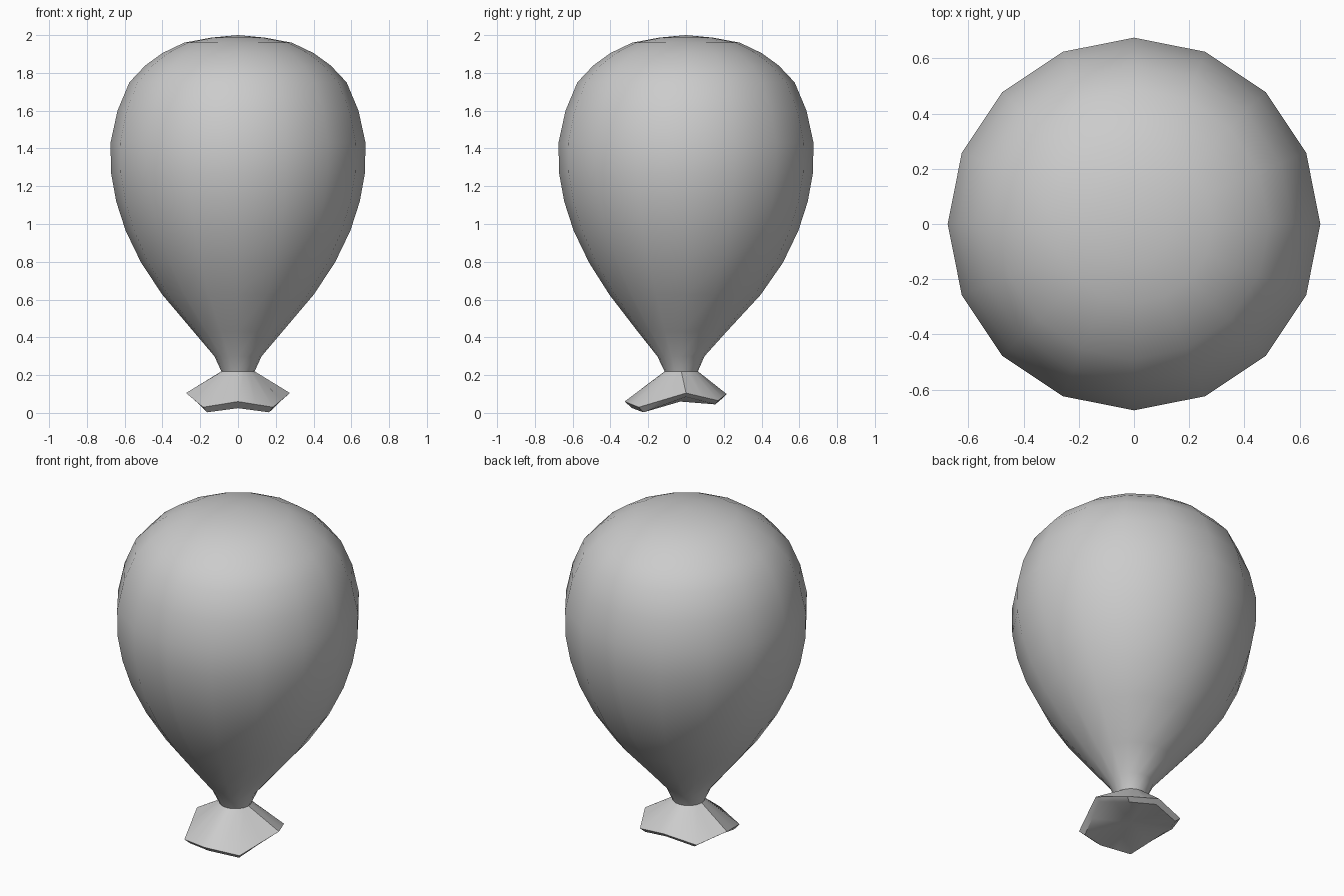
import bpy, bmesh, math
from mathutils import Vector

if "Cube" in bpy.data.objects:
    bpy.data.objects.remove(bpy.data.objects["Cube"])

N = 16
bm = bmesh.new()

def ring(points):
    return [bm.verts.new(p) for p in points]

def bridge(a, b):
    for i in range(N):
        j = (i + 1) % N
        bm.faces.new((a[i], a[j], b[j], b[i]))

def cap(loop, tip, up):
    v = bm.verts.new(tip)
    for i in range(N):
        a, b = loop[i], loop[(i + 1) % N]
        bm.faces.new((a, b, v) if up else (b, a, v))

def circle(r, z, cy=0.0):
    return [(r * math.cos(math.tau * i / N), cy + r * math.sin(math.tau * i / N), z)
            for i in range(N)]

def lip(side, back, back_diag, front, front_diag):
    # eight wavy corners, starting at +x and going counter-clockwise, plus edge midpoints
    m = lambda p: (-p[0], p[1], p[2])
    c = [side, back_diag, back, m(back_diag), m(side), m(front_diag), front, front_diag]
    c = [Vector(p) for p in c]
    out = []
    for i in range(8):
        out += [c[i], (c[i] + c[(i + 1) % 8]) / 2]
    return out

# flared mouth below the knot
lower = ring(lip((.245, 0, .085), (0, .19, .075), (.165, .155, .045),
                 (0, -.285, .025), (.165, -.225, .003)))
upper = ring(lip((.275, 0, .105), (0, .215, .10), (.19, .17, .065),
                 (0, -.325, .06), (.185, -.25, .03)))
cap(lower, (0, -.03, .06), False)
bridge(lower, upper)

# pear-shaped body: radius, height, y offset
profile = [(.088, .22, -.025), (.125, .30, -.027), (.235, .43, -.02), (.40, .625, -.005),
           (.513, .795, 0), (.595, .965, 0), (.645, 1.12, 0), (.672, 1.27, 0),
           (.675, 1.43, 0), (.638, 1.60, 0), (.575, 1.75, 0), (.49, 1.84, 0),
           (.40, 1.905, 0), (.285, 1.96, 0), (.14, 1.987, 0)]
prev = upper
for r, z, cy in profile:
    cur = ring(circle(r, z, cy))
    bridge(prev, cur)
    prev = cur
cap(prev, (0, 0, 2.0), True)

bmesh.ops.recalc_face_normals(bm, faces=bm.faces)
mesh = bpy.data.meshes.new("balloon")
bm.to_mesh(mesh)
bm.free()
obj = bpy.data.objects.new("balloon", mesh)
bpy.context.collection.objects.link(obj)
bpy.context.view_layer.objects.active = obj
obj.select_set(True)
bpy.ops.object.shade_smooth_by_angle(angle=math.radians(40))
